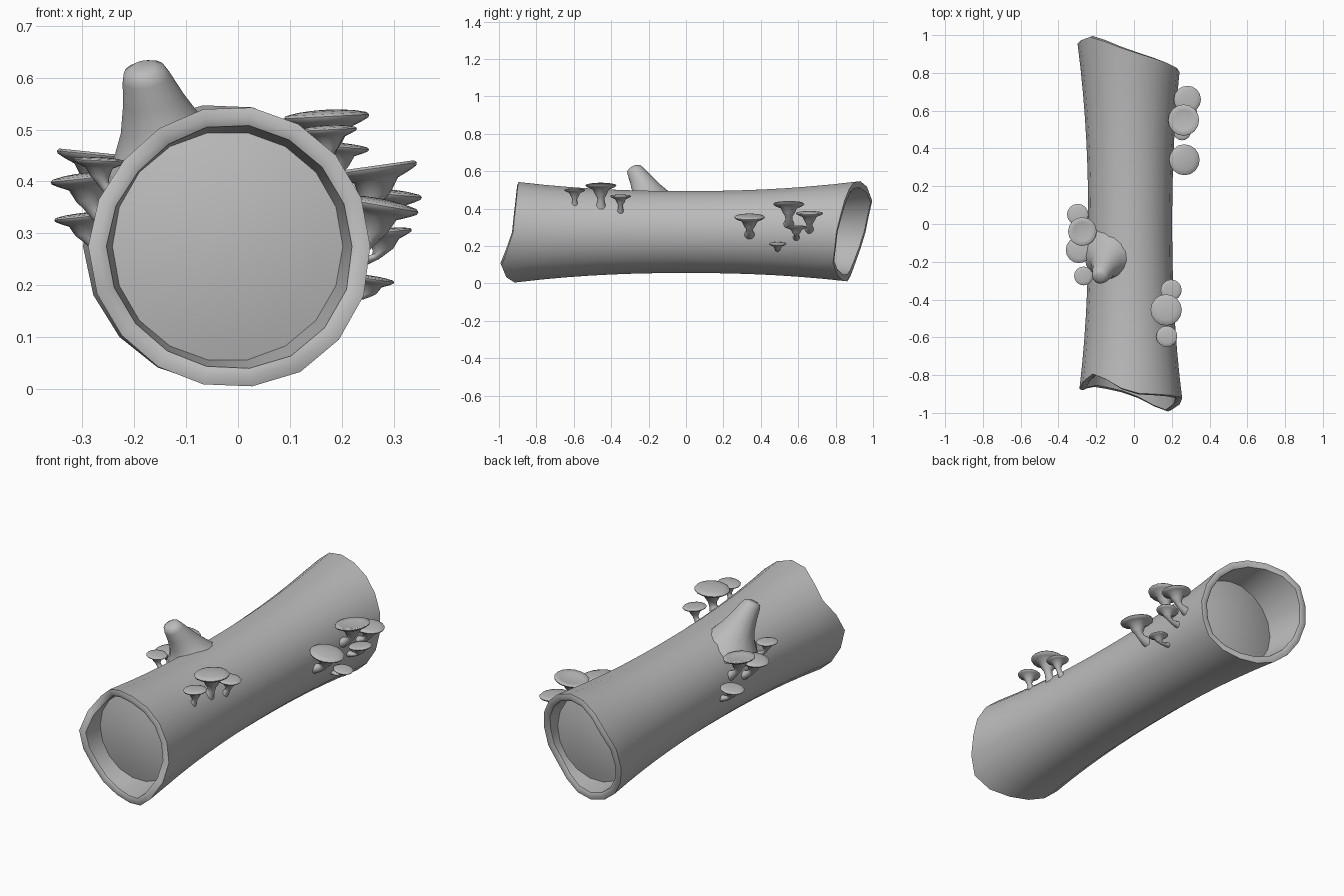
import bpy, bmesh, math
from mathutils import Vector, Matrix

cube = bpy.data.objects.get("Cube")
if cube:
    bpy.data.objects.remove(cube, do_unlink=True)

# One plain grey for everything
grey = bpy.data.materials.new("plain grey")
grey.use_nodes = True
colour = (0.5, 0.5, 0.5, 1)
grey.diffuse_color = colour
grey.node_tree.nodes["Principled BSDF"].inputs["Base Color"].default_value = colour

AXIS_X, AXIS_Z, SIDES = -0.02, 0.275, 18
ANGLES = [math.tau * i / SIDES for i in range(SIDES)]
# Ragged end positions every 45 degrees, from the left side over the top
FRONT = [-0.93, -0.91, -0.90, -0.79, -0.88, -0.86, -0.90, -1.0]
BACK = [0.81, 0.86, 0.92, 1.0, 0.96, 0.90, 0.86, 0.79]


def around(values, angle):
    f = angle / math.tau * len(values)
    i = int(f)
    a, b = values[i % len(values)], values[(i + 1) % len(values)]
    return a + (b - a) * (f - i)


def log_radius(y):
    return min(0.222 + 0.05 * (abs(y) / 0.9) ** 2.2, 0.28)


def on_log(angle, radius, y):
    return Vector((AXIS_X + radius * math.cos(angle), y, AXIS_Z + radius * math.sin(angle)))


def loft(name, rings, cap_start=False, cap_end=False, sharp=50):
    """Skin a list of equal point rings into a smooth object."""
    bm = bmesh.new()
    loops = [[bm.verts.new(p) for p in ring] for ring in rings]
    n = len(loops[0])
    for low, high in zip(loops, loops[1:]):
        for i in range(n):
            j = (i + 1) % n
            bm.faces.new((low[i], low[j], high[j], high[i]))
    for wanted, loop in ((cap_start, loops[0]), (cap_end, loops[-1])):
        if wanted:
            bm.faces.new(loop)
    bmesh.ops.recalc_face_normals(bm, faces=bm.faces)
    mesh = bpy.data.meshes.new(name)
    bm.to_mesh(mesh)
    bm.free()
    mesh.materials.append(grey)
    obj = bpy.data.objects.new(name, mesh)
    bpy.context.collection.objects.link(obj)
    bpy.ops.object.select_all(action="DESELECT")
    obj.select_set(True)
    bpy.context.view_layer.objects.active = obj
    bpy.ops.object.shade_smooth_by_angle(angle=math.radians(sharp))
    return obj


def tilted_ring(centre, normal, radius, n):
    turn = Vector((0, 0, 1)).rotation_difference(normal)
    return [centre + turn @ Vector((radius * math.cos(math.tau * i / n),
                                    radius * math.sin(math.tau * i / n), 0)) for i in range(n)]


# Hollow log: inner front wall, rim, flared bark, rim, inner back wall
def wall_ring(ends, depth, inset):
    ring = []
    for a in ANGLES:
        y = around(ends, a)
        y -= math.copysign(depth, y)
        ring.append(on_log(a, log_radius(around(ends, a)) - inset, y))
    return ring


def flat_ring(y, radius):
    return [on_log(a, radius, y) for a in ANGLES]


FRONT_Y, BACK_Y = -0.77, 0.75
rings = [flat_ring(FRONT_Y, 0.222), wall_ring(FRONT, 0.008, 0.036), wall_ring(FRONT, 0, 0.02)]
STEPS = 14
for k in range(STEPS + 1):
    ring = []
    for a in ANGLES:
        f, b = around(FRONT, a) + 0.006, around(BACK, a) - 0.006
        y = f + (b - f) * k / STEPS
        ring.append(on_log(a, log_radius(y), y))
    rings.append(ring)
rings += [wall_ring(BACK, 0, 0.02), wall_ring(BACK, 0.008, 0.036), flat_ring(BACK_Y, 0.222)]
loft("hollow_log", rings)

# Slightly domed wood faces inside both ends
for name, y0, out in (("front_wood_face", FRONT_Y, -1), ("back_wood_face", BACK_Y, 1)):
    dome = []
    for s in (1, 0.8, 0.55, 0.3, 0.08):
        dome.append(flat_ring(y0 + out * 0.03 * (1 - s * s), 0.226 * s))
    loft(name, dome, cap_end=True)

# Broken branch stub with a flared foot
foot, tip = Vector((-0.12, -0.155, 0.42)), Vector((-0.181, -0.28, 0.615))
stub = []
for t, r in ((0, 0.15), (0.25, 0.105), (0.45, 0.08), (0.7, 0.06), (0.92, 0.047), (1, 0.04), (1.04, 0.022)):
    lean = Vector((-0.2, -0.5 * t, 1)).normalized()
    stub.append(tilted_ring(foot.lerp(tip, t), lean, r, 14))
loft("branch_stub", stub, cap_end=True)

# Bracket mushrooms: stem radius grows along the path, then flares to a cap
STEM = ((0, 0.36), (0.2, 0.27), (0.45, 0.22), (0.65, 0.25), (0.8, 0.36))
CAP = ((-0.34, 0.52), (-0.22, 0.8), (-0.13, 0.97), (-0.06, 1.0), (0, 0.94))


def mushroom(name, x, y, z, radius, tilt, dish):
    top = Vector((x, y, z))
    normal = Matrix.Rotation(math.radians(tilt), 3, "Y") @ Vector((0, 0, 1))
    base_z = z - 1.2 * radius
    inward = Vector((x - AXIS_X, 0, base_z - AXIS_Z)).normalized() * (log_radius(y) - 0.012)
    base = Vector((AXIS_X, y, AXIS_Z)) + inward
    neck = top - normal * 0.42 * radius
    bend = Vector((neck.x, y, base_z + 0.1 * radius))
    shape = []
    for t, r in STEM:
        centre = base.lerp(bend, t).lerp(bend.lerp(neck, t), t)
        aim = inward.normalized().lerp(normal, min(1, 0.3 + t)).normalized()
        shape.append(tilted_ring(centre, aim, r * radius, 16))
    for h, r in CAP:
        shape.append(tilted_ring(top + normal * h * radius, normal, r * radius, 16))
    for s in (0.65, 0.35, 0.08):
        shape.append(tilted_ring(top + normal * dish * (1 - s * s) * radius, normal, s * radius, 16))
    loft(name, shape, cap_start=True, cap_end=True, sharp=60)


CLUSTERS = {
    "left_back": ((0.283, 0.66, 0.38, 0.072, 5, 0.08), (0.262, 0.55, 0.43, 0.083, -8, -0.1),
                  (0.28, 0.59, 0.305, 0.055, -6, 0.08), (0.255, 0.49, 0.215, 0.047, 8, 0.08),
                  (0.268, 0.34, 0.36, 0.082, 10, 0.1)),
    "left_front": ((0.197, -0.35, 0.47, 0.056, 5, 0.08), (0.17, -0.455, 0.53, 0.083, -3, 0.1),
                   (0.173, -0.595, 0.503, 0.056, -3, 0.1)),
    "right": ((-0.298, 0.05, 0.335, 0.057, -6, 0.08), (-0.273, -0.04, 0.456, 0.076, 6, -0.1),
              (-0.292, -0.137, 0.41, 0.07, -6, 0.1), (-0.267, -0.275, 0.443, 0.05, 3, 0.08)),
}
for cluster, items in CLUSTERS.items():
    for i, values in enumerate(items):
        mushroom(f"{cluster}_mushroom_{i + 1}", *values)
